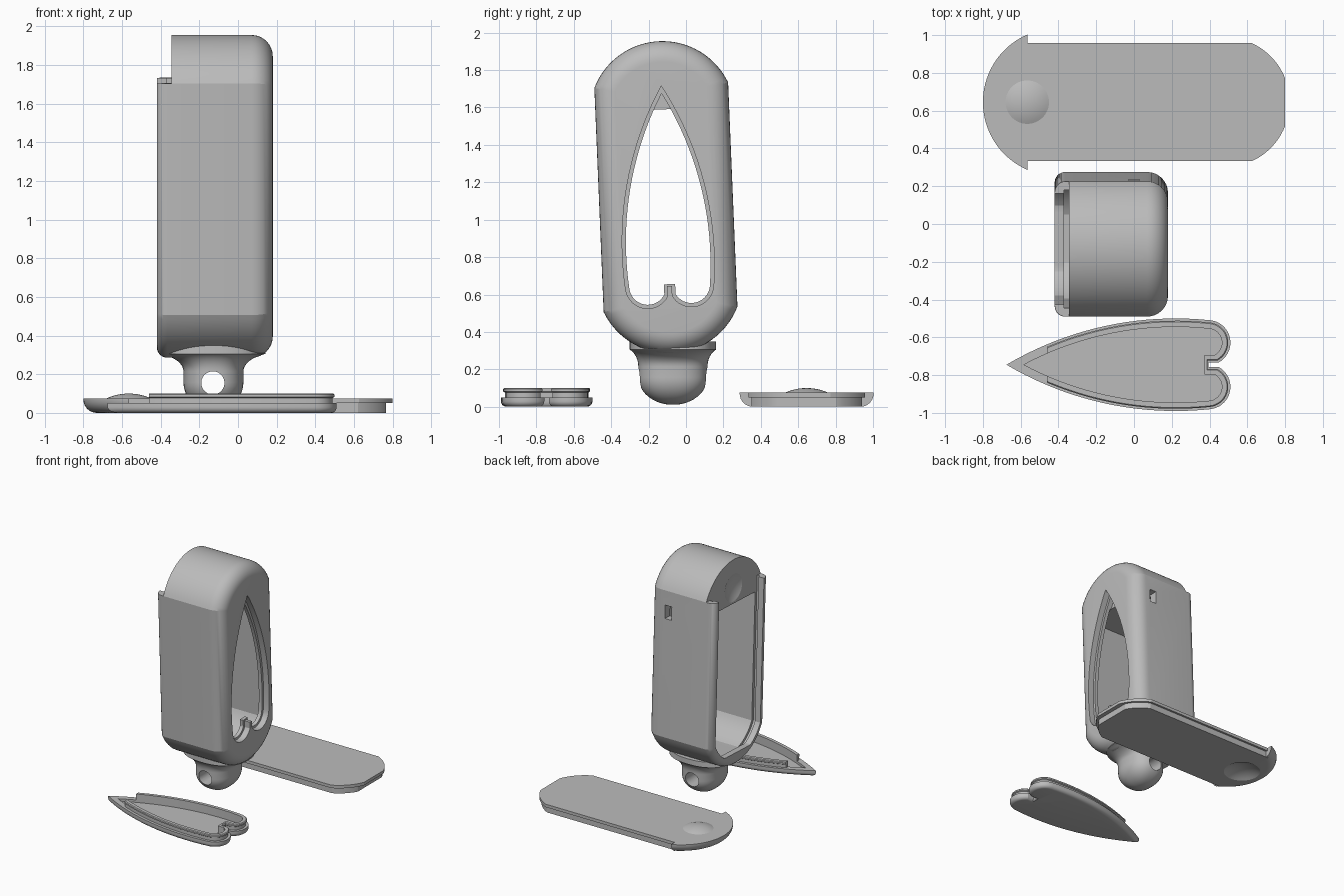
import bpy, bmesh
from math import sin, cos, pi, sqrt, atan2, radians
from mathutils import Matrix

cube = bpy.data.objects.get("Cube")
if cube:
    bpy.data.objects.remove(cube, do_unlink=True)

grey = bpy.data.materials.new("plain_grey")
grey.use_nodes = True
grey.diffuse_color = (0.5, 0.5, 0.5, 1)
grey.node_tree.nodes["Principled BSDF"].inputs["Base Color"].default_value = (0.5, 0.5, 0.5, 1)

HALF, RAD, CEN = 0.358, 0.39, 0.445   # case half width, end arc radius, arc centre
EDGE = 0.6                            # where the straight sides stop


def loft(name, rings):
    """Solid skinned through equal rings of points, with capped ends."""
    bm = bmesh.new()
    loops = [[bm.verts.new(p) for p in ring] for ring in rings]
    n = len(loops[0])
    for a, b in zip(loops, loops[1:]):
        for i in range(n):
            j = (i + 1) % n
            bm.faces.new((a[i], a[j], b[j], b[i]))
    bm.faces.new(loops[0])
    bm.faces.new(loops[-1])
    bmesh.ops.recalc_face_normals(bm, faces=bm.faces)
    me = bpy.data.meshes.new(name)
    bm.to_mesh(me)
    bm.free()
    me.materials.append(grey)
    ob = bpy.data.objects.new(name, me)
    bpy.context.collection.objects.link(ob)
    return ob


def combine(target, tool, op='DIFFERENCE'):
    mod = target.modifiers.new("combine", 'BOOLEAN')
    mod.operation, mod.solver, mod.object = op, 'EXACT', tool
    bpy.context.view_layer.objects.active = target
    bpy.ops.object.modifier_apply(modifier=mod.name)
    bpy.data.objects.remove(tool, do_unlink=True)


def finish(ob):
    bpy.ops.object.select_all(action='DESELECT')
    ob.select_set(True)
    bpy.context.view_layer.objects.active = ob
    bpy.ops.object.shade_smooth_by_angle(angle=radians(20))


def ball(radius, centre):
    bm = bmesh.new()
    bmesh.ops.create_uvsphere(bm, u_segments=64, v_segments=40, radius=radius,
                              matrix=Matrix.Translation(centre))
    me = bpy.data.meshes.new("ball")
    bm.to_mesh(me)
    bm.free()
    me.materials.append(grey)
    ob = bpy.data.objects.new("ball", me)
    bpy.context.collection.objects.link(ob)
    return ob


# Outlines are (u, w) points: u across, w along the case
def arc(inset, limit=9, n=36):
    a, r = HALF - inset, RAD - inset
    t0 = atan2(sqrt(r * r - a * a), a)
    ts = [t0 + (pi - 2 * t0) * k / n for k in range(n + 1)]
    return [(r * cos(t), min(CEN + r * sin(t), limit)) for t in ts]


def turned(points):
    return [(-u, -w) for u, w in points]


def case_outline(inset):
    return arc(inset) + turned(arc(inset))


def slot_outline(inset, limit, top):
    a = HALF - inset
    return [(a, top), (-a, top)] + turned(arc(inset, limit))


def leaf_outline(inset):
    """Pointed leaf with two round lobes and a notch between them."""
    big, mid, wide, lobe, t1 = 1.757, -0.3, 0.245, 0.119, -0.105
    cu, r = wide - big, big - inset
    t0 = atan2(sqrt(r * r - cu * cu), -cu)
    half = []
    for k in range(21):
        t = t0 + (t1 - t0) * k / 20
        half.append((cu + r * cos(t), mid + r * sin(t)))
    lu, lw = cu + (big - lobe) * cos(t1), mid + (big - lobe) * sin(t1)
    for k in range(1, 19):
        t = t1 + (0.5 - pi - t1) * k / 18
        half.append((lu + (lobe - inset) * cos(t), lw + (lobe - inset) * sin(t)))
    half.append((half[-1][0], -0.475 + inset / 2))
    half[0] = (0, half[0][1])
    return half + [(-u, w) for u, w in half[:0:-1]]


def upright(points, x):
    return [(x, u, w) for u, w in points]


def lying(points, z, cx, cy):
    return [(cx - w, cy + u, z) for u, w in points]


def block(points, x0, x1):
    return loft("cutter", [upright(points, x0), upright(points, x1)])


def quarter(r, n=8):
    """(depth, inset) pairs of a rounded edge, from the end face inward."""
    return [(r * (1 - cos(pi / 2 * k / n)), r * (1 - sin(pi / 2 * k / n))) for k in range(n + 1)]


# Case: rounded shell, hollowed, with a sliding-lid groove and a leaf window
BACK, FACE, SEAT = -0.42, 0.18, -0.345
rings = [upright(case_outline(i), BACK + d) for d, i in quarter(0.055)]
rings += [upright(case_outline(i), FACE - d) for d, i in reversed(quarter(0.11))]
case = loft("case", rings)
combine(case, block(slot_outline(0.068, 0.745, 0.47), -0.36, 0.10))
combine(case, block(slot_outline(0.063, 0.725, 0.65), -0.5, -0.36))
combine(case, block(slot_outline(0.046, 0.765, 0.65), -0.37, SEAT))
combine(case, block([(-0.5, EDGE), (0.5, EDGE), (0.5, 1), (-0.5, 1)], -0.5, SEAT))
combine(case, block(leaf_outline(0), 0.13, 0.25))
combine(case, block(leaf_outline(0.02), 0.09, 0.14))
combine(case, ball(0.277, (SEAT - 0.252, 0, EDGE)))
combine(case, block([(0.25, 0.37), (0.45, 0.37), (0.45, 0.48), (0.25, 0.48)], -0.03, 0.03))
case.data.transform(Matrix.Translation((0, -0.1075, 1.12)) @ Matrix.Rotation(0.0416, 4, 'X'))


# Hanging loop below the case, flared into it
def oval(hx, hy, z, n=48):
    def soft(v):
        return abs(v) ** 0.85 * (1 if v > 0 else -1)
    return [(-0.127 + hx * soft(cos(2 * pi * k / n)),
             -0.07 + hy * soft(sin(2 * pi * k / n)), z) for k in range(n)]


rings = []
for k in range(1, 13):
    t = pi / 2 * k / 12
    rings.append(oval(0.155 * sin(t), 0.185 * sin(t), 0.158 - 0.148 * cos(t)))
for k in range(9):
    t = radians(65) * k / 8
    grow = 1 - cos(t)
    rings.append(oval(0.155 + 0.2 * grow, 0.185 + 0.08 * grow, 0.215 + 0.1 * sin(t)))
rings.append(oval(0.26, 0.231, 0.35))
loop = loft("hanging_loop", rings)
combine(case, loop, 'UNION')
hole = [(-0.13 + 0.06 * cos(2 * pi * k / 40), 0.155 + 0.06 * sin(2 * pi * k / 40)) for k in range(40)]
combine(case, loft("cutter", [[(x, y, z) for x, z in hole] for y in (-0.4, 0.3)]))
finish(case)

# Sliding lid: stepped plate, rounded end cap, thumb dome with a hollow beneath
LX, LY, THICK = 0.035, 0.645, 0.075


def cap_ring(inset, z):
    return lying([(u, max(w, EDGE)) for u, w in arc(inset)], z, LX, LY)


def plate(inset, limit, z0, z1):
    points = slot_outline(inset, limit, 0.62)
    return loft("plate", [lying(points, z, LX, LY) for z in (z0, z1)])


lid = loft("sliding_lid", [cap_ring(i, d) for d, i in quarter(0.07)] + [cap_ring(0, THICK)])
combine(lid, plate(0.063, 0.73, 0, 0.06), 'UNION')
combine(lid, plate(0.046, 0.765, 0.05, THICK), 'UNION')
thumb = (LX - EDGE, LY)
combine(lid, ball(0.277, (*thumb, -0.237)))
finish(lid)

rings = []
for k in range(9):
    r = 0.115 - 0.014 * k
    z = 0.1 - 0.277 + sqrt(0.277 ** 2 - r * r)
    rings.append([(thumb[0] + r * cos(2 * pi * j / 48), thumb[1] + r * sin(2 * pi * j / 48), z)
                  for j in range(48)])
finish(loft("thumb_dome", rings))

# Leaf-shaped window cover: rounded base, snap rim, hollow tray
PX, PY = -0.08, -0.745


def leaf_ring(inset, z):
    return lying(leaf_outline(inset), z, PX, PY)


cover = loft("window_cover", [leaf_ring(i, d) for d, i in quarter(0.03, 6)] + [leaf_ring(0, 0.05)])
rim = loft("snap_rim", [leaf_ring(i, z) for i, z in
                        ((0.022, 0.04), (0.022, 0.076), (0.012, 0.082), (0.012, 0.094), (0.018, 0.1))])
tip = [(-0.5, 0.38), (0.5, 0.38), (0.5, 0.8), (-0.5, 0.8)]
combine(rim, loft("cutter", [lying(tip, z, PX, PY) for z in (0, 0.2)]))
combine(cover, rim, 'UNION')
combine(cover, loft("cutter", [leaf_ring(0.045, z) for z in (0.03, 0.2)]))
finish(cover)
